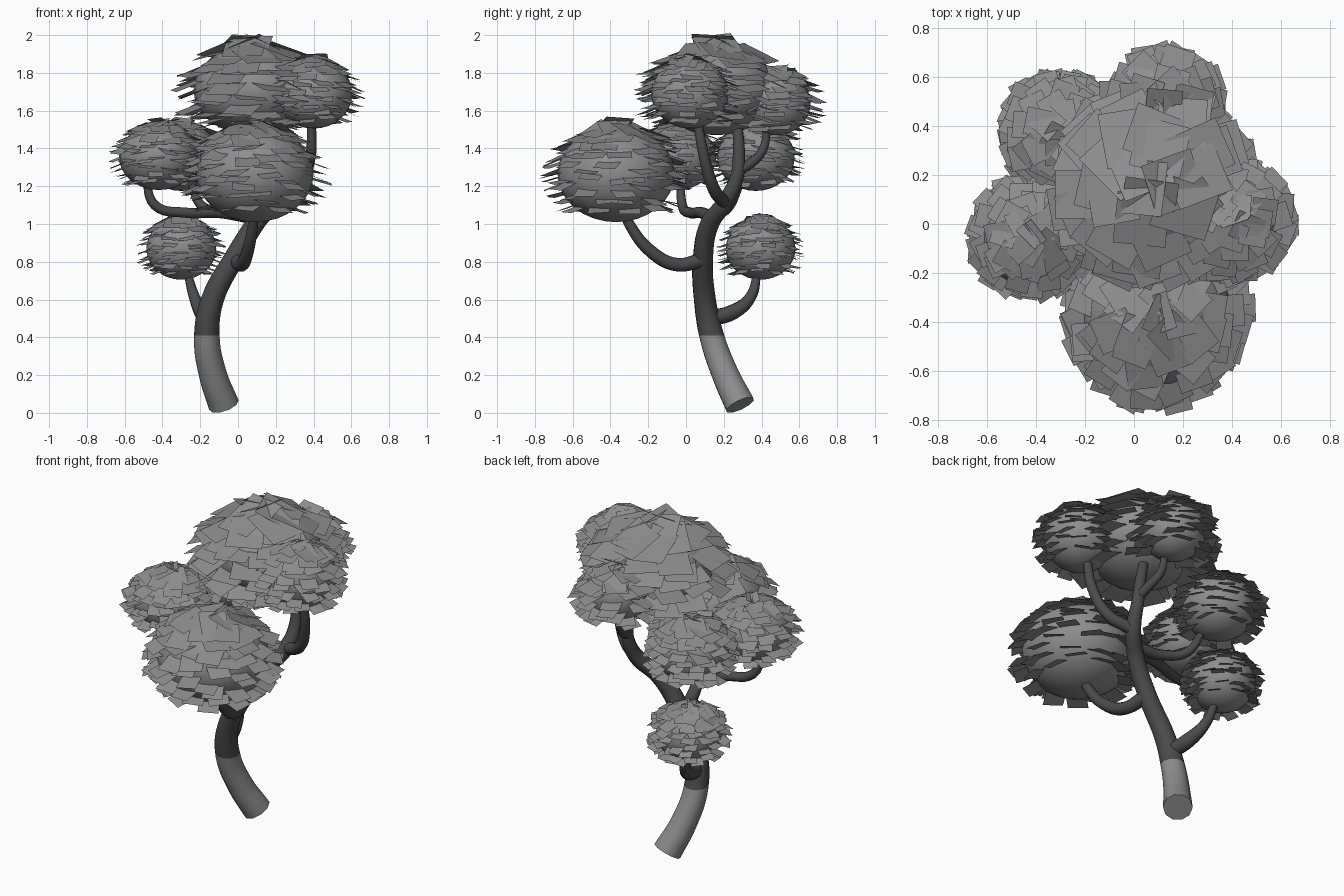
import bpy, bmesh, math, random
from mathutils import Vector, Matrix

if "Cube" in bpy.data.objects:
    bpy.data.objects.remove(bpy.data.objects["Cube"])

random.seed(7)


def material(name, v):
    m = bpy.data.materials.new(name)
    m.diffuse_color = (v, v, v, 1)
    m.use_nodes = True
    m.node_tree.nodes["Principled BSDF"].inputs["Base Color"].default_value = m.diffuse_color
    return m


GREY = material("mid_grey", 0.27)
DARK = material("dark_bark", 0.07)


def limb(name, pts):
    """Tapered round limb through (x, y, z, radius) points."""
    cu = bpy.data.curves.new(name, 'CURVE')
    cu.dimensions = '3D'
    cu.bevel_depth = 1.0
    cu.bevel_resolution = 3
    cu.resolution_u = 6
    cu.use_fill_caps = True
    sp = cu.splines.new('BEZIER')
    sp.bezier_points.add(len(pts) - 1)
    for bp, (x, y, z, r) in zip(sp.bezier_points, pts):
        bp.co = (x, y, z)
        bp.radius = r
        bp.handle_left_type = bp.handle_right_type = 'AUTO'
    ob = bpy.data.objects.new(name, cu)
    bpy.context.collection.objects.link(ob)
    bpy.ops.object.select_all(action='DESELECT')
    ob.select_set(True)
    bpy.context.view_layer.objects.active = ob
    bpy.ops.object.convert(target='MESH')
    ob = bpy.context.view_layer.objects.active
    bpy.ops.object.shade_smooth_by_angle(angle=math.radians(50))
    ob.data.materials.clear()
    ob.data.materials.append(DARK)
    return ob


def finish(bm, name, smooth):
    me = bpy.data.meshes.new(name)
    for f in bm.faces:
        f.smooth = smooth
    bm.to_mesh(me)
    bm.free()
    me.materials.append(GREY)
    bpy.context.collection.objects.link(bpy.data.objects.new(name, me))


def crown(name, c, r, rz, leaf):
    """Smooth squashed ball covered with loose rings of square shingle leaves."""
    c = Vector(c)
    bm = bmesh.new()
    bmesh.ops.create_uvsphere(bm, u_segments=28, v_segments=16, radius=1,
                              matrix=Matrix.Translation(c) @ Matrix.Diagonal((r, r, rz, 1)))
    finish(bm, name + "_core", True)

    bm = bmesh.new()
    rings = 11
    for i in range(rings):
        lat = math.radians(-42 + 126 * i / (rings - 1))
        up = max(0, math.sin(lat))
        size = leaf * (0.72 + 0.25 * up)
        gap = size * (1.2 - 0.4 * up)
        n = max(1, round(2 * math.pi * r * math.cos(lat) / gap))
        start = random.uniform(0, 6.28)
        for k in range(n):
            a = start + 2 * math.pi * (k + random.uniform(-0.3, 0.3)) / n
            la = lat + random.uniform(-0.09, 0.09)
            out = 1.0 + random.uniform(-0.03, 0.06)
            p = c + Vector((r * out * math.cos(la) * math.cos(a),
                            r * out * math.cos(la) * math.sin(a),
                            rz * 1.03 * math.sin(la)))
            tilt = math.radians(random.uniform(10, 24) + 4 * up)
            m = (Matrix.Translation(p) @ Matrix.Rotation(a + random.uniform(-0.4, 0.4), 4, 'Z')
                 @ Matrix.Rotation(tilt, 4, 'Y') @ Matrix.Rotation(random.uniform(-0.12, 0.12), 4, 'X')
                 @ Matrix.Diagonal((leaf * random.uniform(0.85, 1.1), size, 1, 1)))
            bmesh.ops.create_grid(bm, x_segments=1, y_segments=1, size=0.5, matrix=m)
    finish(bm, name + "_leaves", False)


# Leaning trunk, pale below z = 0.4 and dark above
trunk = limb("trunk", [(-0.075, 0.286, 0.042, 0.082), (-0.132, 0.21, 0.2, 0.074), (-0.165, 0.138, 0.4, 0.068),
                       (-0.135, 0.1, 0.6, 0.06), (-0.02, 0.09, 0.82, 0.054), (0.09, 0.125, 1.0, 0.05),
                       (0.18, 0.21, 1.12, 0.044), (0.2, 0.27, 1.25, 0.036), (0.19, 0.28, 1.38, 0.032),
                       (0.15, 0.27, 1.55, 0.026)])
trunk.data.materials.append(GREY)
bm = bmesh.new()
bm.from_mesh(trunk.data)
bmesh.ops.bisect_plane(bm, geom=bm.verts[:] + bm.edges[:] + bm.faces[:],
                       plane_co=(0, 0, 0.41), plane_no=(0, 0, 1))
for f in bm.faces:
    f.material_index = 1 if f.calc_center_median().z < 0.41 else 0
bm.to_mesh(trunk.data)
bm.free()

# Branches
limb("low_back_branch", [(-0.16, 0.12, 0.5, 0.045), (-0.19, 0.24, 0.53, 0.042),
                         (-0.23, 0.34, 0.61, 0.03), (-0.27, 0.38, 0.75, 0.02)])
limb("front_branch", [(-0.01, 0.09, 0.81, 0.04), (0.02, -0.05, 0.785, 0.037),
                      (0.05, -0.18, 0.85, 0.034), (0.08, -0.3, 1.0, 0.028), (0.09, -0.34, 1.1, 0.025)])
limb("left_branch", [(0.09, 0.14, 1.03, 0.035), (-0.1, 0.08, 1.06, 0.03), (-0.28, 0.02, 1.06, 0.028),
                     (-0.44, -0.02, 1.1, 0.026), (-0.49, -0.03, 1.25, 0.02)])
limb("back_left_branch", [(0.1, 0.15, 1.05, 0.035), (-0.06, 0.17, 1.055, 0.03),
                          (-0.19, 0.23, 1.095, 0.026), (-0.25, 0.29, 1.22, 0.02)])
limb("right_branch", [(0.18, 0.21, 1.11, 0.036), (0.31, 0.15, 1.18, 0.033),
                      (0.38, 0.1, 1.34, 0.029), (0.39, 0.06, 1.55, 0.024)])
limb("back_branch", [(0.2, 0.27, 1.28, 0.03), (0.18, 0.36, 1.335, 0.026),
                     (0.15, 0.41, 1.4, 0.023), (0.14, 0.43, 1.53, 0.018)])

# Foliage crowns
crown("front_crown", (0.09, -0.37, 1.265), 0.31, 0.255, 0.16)
crown("low_back_crown", (-0.3, 0.395, 0.87), 0.185, 0.165, 0.1)
crown("left_crown", (-0.42, -0.05, 1.355), 0.21, 0.175, 0.11)
crown("back_left_crown", (-0.3, 0.37, 1.355), 0.205, 0.18, 0.12)
crown("right_crown", (0.4, 0.02, 1.69), 0.205, 0.185, 0.12)
crown("back_crown", (0.12, 0.48, 1.64), 0.18, 0.17, 0.15)
crown("top_crown", (0.08, 0.16, 1.71), 0.315, 0.24, 0.23)
